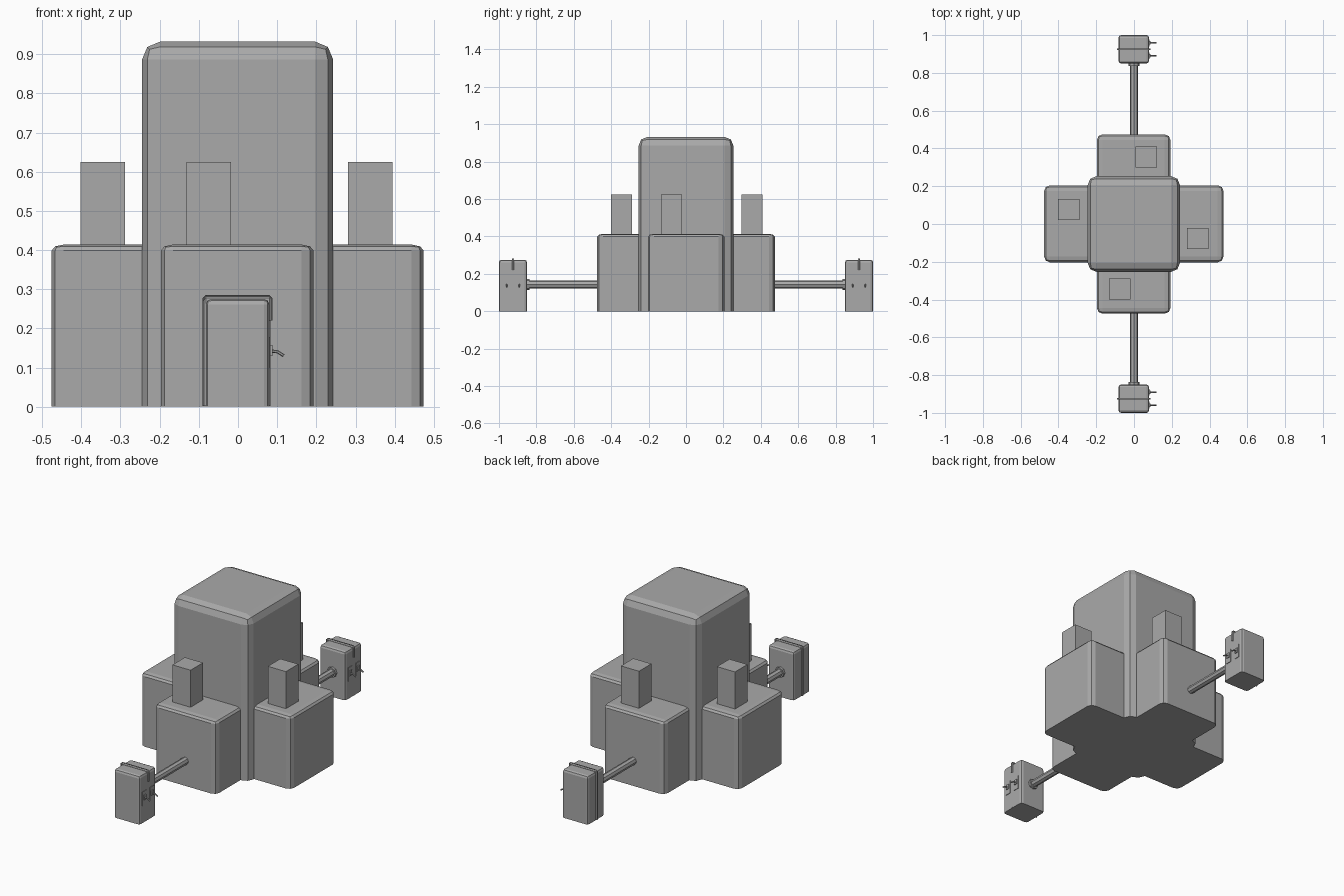
import bpy
import bmesh
from mathutils import Vector

cube = bpy.data.objects.get("Cube")
if cube:
    bpy.data.objects.remove(cube)

grey = bpy.data.materials.new("stone_grey")
grey.use_nodes = True
grey.diffuse_color = (0.4, 0.4, 0.4, 1)
grey.node_tree.nodes["Principled BSDF"].inputs["Base Color"].default_value = (0.4, 0.4, 0.4, 1)


def finish(name, bm):
    mesh = bpy.data.meshes.new(name)
    bm.to_mesh(mesh)
    bm.free()
    mesh.materials.append(grey)
    obj = bpy.data.objects.new(name, mesh)
    bpy.context.collection.objects.link(obj)
    return obj


def block(name, low, high, bevel=0, squash=1, segments=2):
    """Box between two corners; every edge but the bottom ones is bevelled.
    squash flattens the bevel vertically."""
    low, high = Vector(low), Vector(high)
    size, mid = high - low, (low + high) / 2
    bm = bmesh.new()
    bmesh.ops.create_cube(bm, size=1)
    for v in bm.verts:
        v.co = Vector((v.co.x * size.x, v.co.y * size.y, v.co.z * size.z / squash))
    if bevel:
        edges = [e for e in bm.edges if max(v.co.z for v in e.verts) > 0]
        bmesh.ops.bevel(bm, geom=edges, offset=bevel, segments=segments,
                        profile=0.5, affect='EDGES')
    for v in bm.verts:
        v.co.z *= squash
        v.co += mid
    return finish(name, bm)


def rod(name, start, end, radius, sides=8):
    start, end = Vector(start), Vector(end)
    bm = bmesh.new()
    bmesh.ops.create_cone(bm, cap_ends=True, segments=sides, radius1=radius,
                          radius2=radius, depth=(end - start).length)
    turn = (end - start).to_track_quat('Z', 'Y')
    for v in bm.verts:
        v.co = turn @ v.co + (start + end) / 2
    return finish(name, bm)


# Central tower and the four lower wings
block("tower", (-0.245, -0.253, 0), (0.243, 0.253, 0.932), 0.046)
block("side_wings", (-0.476, -0.203, 0), (0.474, 0.205, 0.414), 0.031, 0.5)
block("front_back_wings", (-0.197, -0.475, 0), (0.193, 0.475, 0.414), 0.031, 0.5)

# One chimney on each wing
for name, x, y in (("front", -0.075, -0.345), ("back", 0.066, 0.354),
                   ("left", 0.338, -0.077), ("right", -0.345, 0.077)):
    block(name + "_chimney", (x - 0.057, y - 0.056, 0.39), (x + 0.057, y + 0.056, 0.625))

# A cabinet on a pole in front of and behind the building
for side, s in (("front", -1), ("back", 1)):
    y = 0.925 * s
    block(side + "_cabinet", (-0.082, y - 0.075, 0), (0.08, y + 0.075, 0.275), 0.014)
    rod(side + "_pole", (0, 0.45 * s, 0.143), (0, 0.86 * s, 0.143), 0.021)
    rod(side + "_pole_flange", (0, 0.837 * s, 0.143), (0, 0.86 * s, 0.143), 0.029)

    # Band over the middle of the cabinet
    block(side + "_band", (-0.09, y - 0.005, 0.002), (0.083, y + 0.005, 0.279), 0.008, segments=1)
    block(side + "_band_cap", (-0.09, y - 0.005, 0.22), (0.088, y + 0.005, 0.285), 0.008, segments=1)

    # Two handle plates with bent levers
    for number, offset in ((1, -0.034), (2, 0.034)):
        h = y + offset
        tag = f"{side}_handle_{number}"
        block(tag + "_plate", (0.075, h - 0.018, 0.1), (0.083, h + 0.018, 0.178))
        block(tag + "_hub", (0.08, h - 0.01, 0.13), (0.088, h + 0.01, 0.158))
        rod(tag + "_stem", (0.08, h, 0.143), (0.102, h, 0.14), 0.004, 6)
        rod(tag + "_grip", (0.1, h, 0.141), (0.117, h, 0.13), 0.004, 6)
